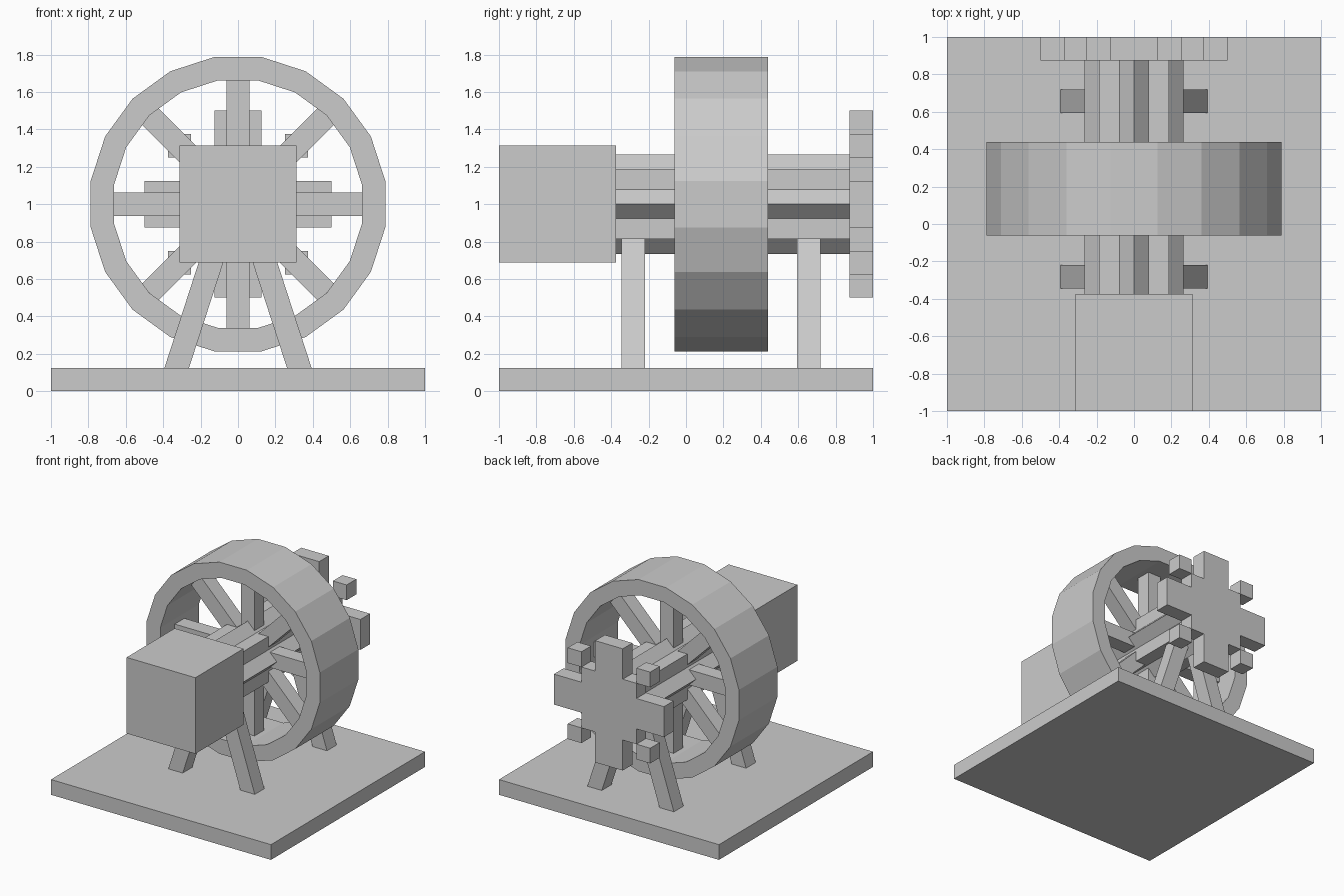
import bpy, bmesh
from math import radians, cos, sin, tan, pi

if "Cube" in bpy.data.objects:
    bpy.data.objects.remove(bpy.data.objects["Cube"])

AXLE_Z = 1.0


def box(name, x, y, z, spin=0.0):
    """Box from (min, max) ranges; spin turns it about its own y axis."""
    bpy.ops.mesh.primitive_cube_add(
        size=1, location=[(a + b) / 2 for a, b in (x, y, z)], rotation=(0, spin, 0))
    ob = bpy.context.object
    ob.name = name
    ob.scale = [b - a for a, b in (x, y, z)]
    return ob


def prism(name, outline, y0, y1):
    """Extrude an x/z outline from y0 to y1."""
    bm = bmesh.new()
    face = bm.faces.new([bm.verts.new((x, y0, z)) for x, z in outline])
    ext = bmesh.ops.extrude_face_region(bm, geom=[face])
    verts = [v for v in ext["geom"] if isinstance(v, bmesh.types.BMVert)]
    bmesh.ops.translate(bm, verts=verts, vec=(0, y1 - y0, 0))
    return finish(name, bm)


def finish(name, bm):
    bmesh.ops.recalc_face_normals(bm, faces=bm.faces)
    mesh = bpy.data.meshes.new(name)
    bm.to_mesh(mesh)
    bm.free()
    ob = bpy.data.objects.new(name, mesh)
    bpy.context.collection.objects.link(ob)
    return ob


def ring(name, apothem_out, apothem_in, y0, y1, sides):
    """Flat-sided rim around the axle."""
    bm = bmesh.new()
    loops = []
    for apo, y in ((apothem_out, y0), (apothem_out, y1), (apothem_in, y1), (apothem_in, y0)):
        r = apo / cos(pi / sides)
        angles = [(i + 0.5) * 2 * pi / sides for i in range(sides)]
        loops.append([bm.verts.new((r * cos(a), y, AXLE_Z + r * sin(a))) for a in angles])
    for k in range(4):
        a, b = loops[k], loops[(k + 1) % 4]
        for i in range(sides):
            j = (i + 1) % sides
            bm.faces.new((a[i], a[j], b[j], b[i]))
    return finish(name, bm)


# Base plate
box("base", (-1, 1), (-1, 1), (0, 0.125))

# Front block on the end of the axle
box("front_block", (-0.3125, 0.3125), (-1, -0.375), (0.6875, 1.3125))

# Axle: two square bars turned 45 degrees to each other
for i in range(2):
    box(f"axle_bar_{i}", (-0.1875, 0.1875), (-0.375, 0.875),
        (AXLE_Z - 0.1875, AXLE_Z + 0.1875), i * pi / 4)

# Wheel rim and spokes
ring("wheel_rim", 0.7875, 0.6625, -0.0625, 0.4375, 20)
for i in range(4):
    box(f"spoke_{i}", (-0.0625, 0.0625), (0.125, 0.25),
        (AXLE_Z - 0.67, AXLE_Z + 0.67), i * pi / 4)

# Rear gear: stepped cross outline with corner teeth
quarter = [(0.125, 0.5), (0.125, 0.25), (0.25, 0.25), (0.25, 0.125), (0.5, 0.125)]
outline = []
for _ in range(4):
    outline += [(x, AXLE_Z + z) for x, z in quarter]
    quarter = [(z, -x) for x, z in quarter]
prism("gear_plate", outline, 0.875, 1)
for sx in (-1, 1):
    for sz in (-1, 1):
        cx, cz = sx * 0.3125, AXLE_Z + sz * 0.3125
        box("gear_tooth", (cx - 0.0625, cx + 0.0625), (0.875, 1), (cz - 0.0625, cz + 0.0625))

# Splayed legs holding the axle
slope, half = tan(radians(18)), 0.0625 / cos(radians(18))
z0, z1 = 0.11, 0.9
for y in (-0.28125, 0.65625):
    for s in (-1, 1):
        xa, xb = (0.3275 - (z - 0.125) * slope for z in (z0, z1))
        prism("leg", [(s * (xa - half), z0), (s * (xa + half), z0),
                      (s * (xb + half), z1), (s * (xb - half), z1)], y - 0.0625, y + 0.0625)
